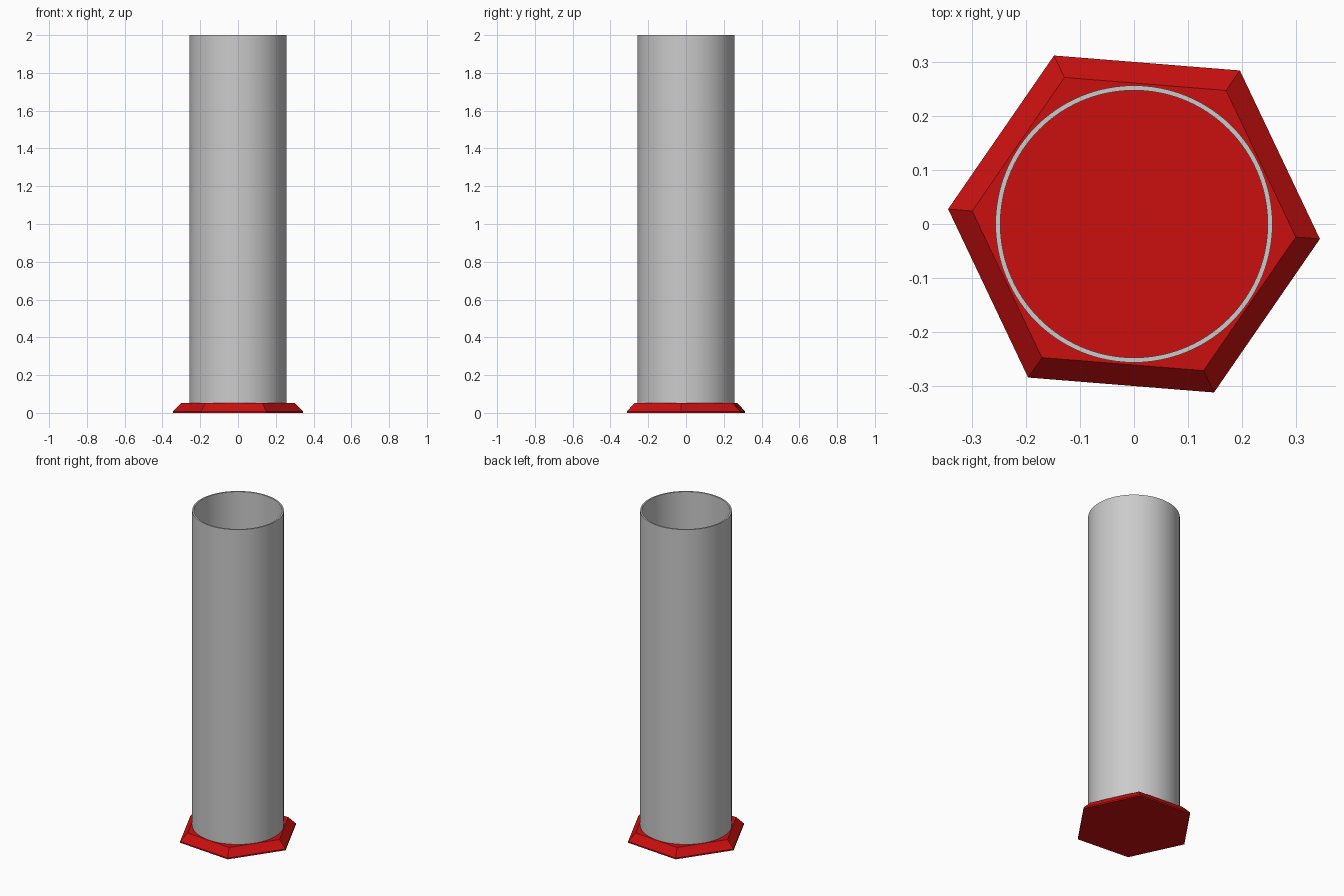
import bpy, bmesh, math

if "Cube" in bpy.data.objects:
    bpy.data.objects.remove(bpy.data.objects["Cube"])


def material(name, color):
    m = bpy.data.materials.new(name)
    m.diffuse_color = (*color, 1)
    m.use_nodes = True
    m.node_tree.nodes["Principled BSDF"].inputs["Base Color"].default_value = m.diffuse_color
    return m


def lathe(name, profile, sides, turn, mat, closed=False):
    """Revolve (radius, z) points; open profiles get end caps."""
    bm = bmesh.new()
    rings = []
    for r, z in profile:
        rings.append([bm.verts.new((r * math.cos(turn + math.tau * i / sides),
                                    r * math.sin(turn + math.tau * i / sides), z))
                      for i in range(sides)])
    pairs = list(zip(rings, rings[1:]))
    if closed:
        pairs.append((rings[-1], rings[0]))
    else:
        bm.faces.new(rings[0][::-1])
        bm.faces.new(rings[-1])
    for a, b in pairs:
        for i in range(sides):
            j = (i + 1) % sides
            bm.faces.new((a[i], a[j], b[j], b[i]))
    bmesh.ops.recalc_face_normals(bm, faces=bm.faces)
    mesh = bpy.data.meshes.new(name)
    bm.to_mesh(mesh)
    bm.free()
    mesh.materials.append(mat)
    obj = bpy.data.objects.new(name, mesh)
    bpy.context.collection.objects.link(obj)
    return obj


red = material("red", (0.60, 0.005, 0.005))
grey = material("light grey", (0.60, 0.60, 0.60))

# Hexagonal foot with a thin lip and a bevelled rim
lathe("hexagonal_base", [(0.346, 0), (0.346, 0.008), (0.301, 0.053)],
      6, math.radians(-4.6), red)

# Thin-walled open tube
tube = lathe("tube", [(0.257, 0.053), (0.257, 2), (0.248, 2), (0.248, 0.053)],
             96, 0, grey, closed=True)
bpy.context.view_layer.objects.active = tube
tube.select_set(True)
bpy.ops.object.shade_smooth_by_angle(angle=math.radians(30))
